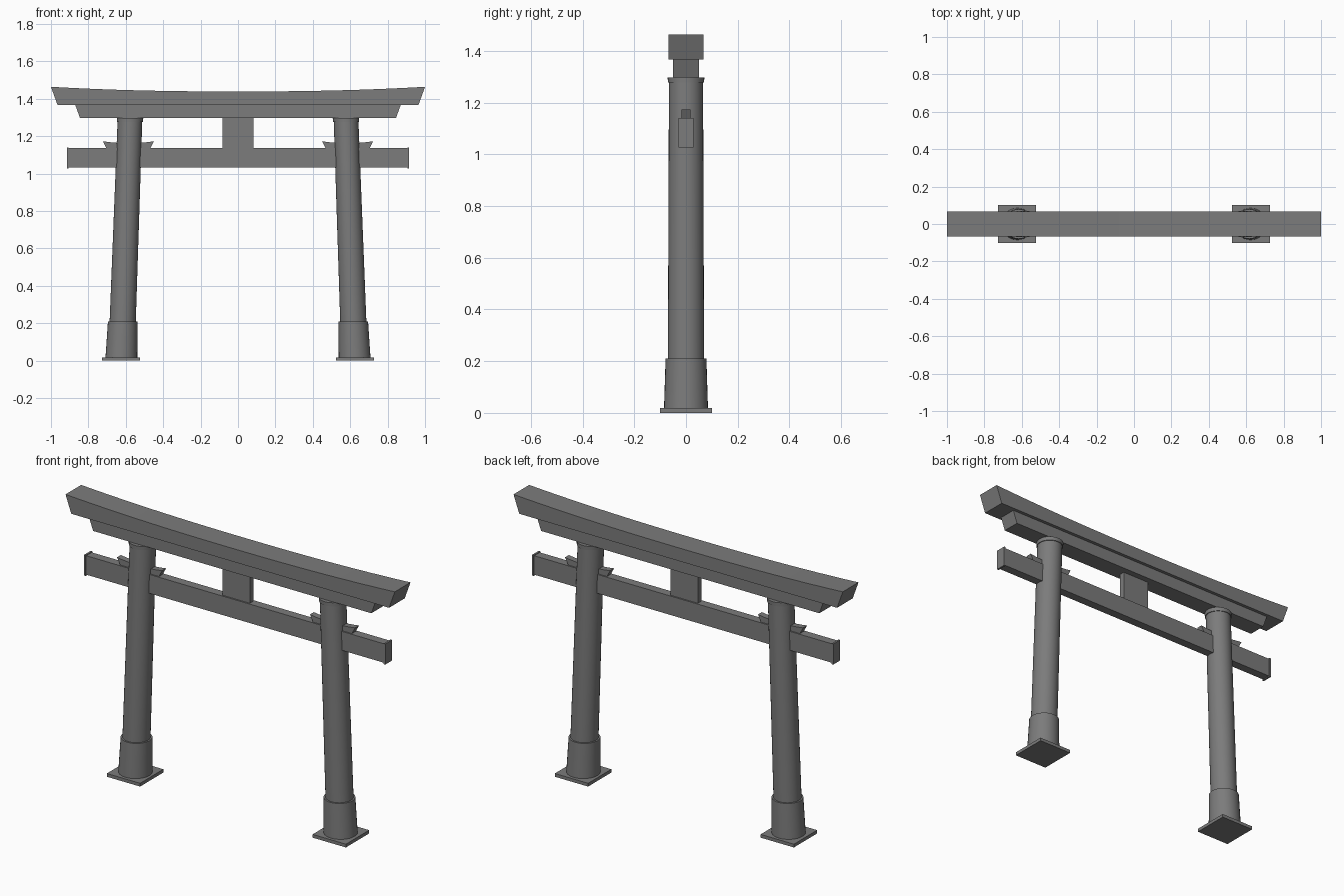
import bpy
import bmesh
from math import radians
from mathutils import Matrix

if "Cube" in bpy.data.objects:
    bpy.data.objects.remove(bpy.data.objects["Cube"], do_unlink=True)

GREY = (0.2, 0.2, 0.2, 1)
stone = bpy.data.materials.new("grey stone")
stone.use_nodes = True
stone.diffuse_color = GREY
stone.node_tree.nodes["Principled BSDF"].inputs["Base Color"].default_value = GREY


def finish(name, bm):
    bmesh.ops.recalc_face_normals(bm, faces=bm.faces)
    mesh = bpy.data.meshes.new(name)
    bm.to_mesh(mesh)
    bm.free()
    mesh.materials.append(stone)
    obj = bpy.data.objects.new(name, mesh)
    bpy.context.collection.objects.link(obj)
    return obj


def box(name, center_x, half_x, half_y, low, high):
    bm = bmesh.new()
    bmesh.ops.create_cube(bm, size=2)
    size = Matrix.Diagonal((half_x, half_y, (high - low) / 2, 1))
    bm.transform(Matrix.Translation((center_x, 0, (low + high) / 2)) @ size)
    return finish(name, bm)


def beam(name, center_x, low_half, top_half, half_y, low, high, rise=0, steps=1):
    """Beam with slanted ends and a top that sweeps up towards both ends."""
    outline = [(-low_half, low), (low_half, low)]
    for i in range(steps + 1):
        t = 1 - 2 * i / steps
        outline.append((t * top_half, high + rise * abs(t) ** 2.3))
    bm = bmesh.new()
    face = bm.faces.new([bm.verts.new((center_x + x, -half_y, z)) for x, z in outline])
    extruded = bmesh.ops.extrude_face_region(bm, geom=[face])["geom"]
    verts = [v for v in extruded if isinstance(v, bmesh.types.BMVert)]
    bmesh.ops.translate(bm, verts=verts, vec=(0, 2 * half_y, 0))
    return finish(name, bm)


def leaning_post(name, side, low_radius, top_radius, low, high):
    """Round section sheared along the inward lean of the pillar."""
    bm = bmesh.new()
    bmesh.ops.create_cone(bm, cap_ends=True, segments=32, radius1=low_radius,
                          radius2=top_radius, depth=high - low)
    for v in bm.verts:
        v.co.z += (low + high) / 2
        v.co.x += side * (0.624 - 0.036 * v.co.z)
    obj = finish(name, bm)
    bpy.ops.object.select_all(action='DESELECT')
    obj.select_set(True)
    bpy.context.view_layer.objects.active = obj
    bpy.ops.object.shade_smooth_by_angle(angle=radians(35))


# Upper beams
beam("top_beam", 0, 0.965, 1.0, 0.068, 1.367, 1.439, rise=0.025, steps=24)
beam("under_beam", 0, 0.845, 0.87, 0.05, 1.298, 1.367)

# Tie beam and centre strut
box("tie_beam", 0, 0.907, 0.024, 1.032, 1.136)
box("centre_strut", 0, 0.083, 0.016, 1.136, 1.298)

# Pillars and their fittings, one set per side
for label, side in (("left", 1), ("right", -1)):
    box(label + "_base_plate", side * 0.625, 0.101, 0.101, 0, 0.018)
    leaning_post(label + "_sleeve", side, 0.085, 0.079, 0.018, 0.21)
    leaning_post(label + "_pillar", side, 0.07, 0.066, 0.2, 1.29)
    leaning_post(label + "_collar", side, 0.07, 0.071, 1.277, 1.298)
    beam(label + "_wedge", side * 0.586, 0.118, 0.137, 0.017, 1.136, 1.163, rise=0.01, steps=8)
    box(label + "_tie_end", side * 0.91, 0.005, 0.029, 1.027, 1.14)
